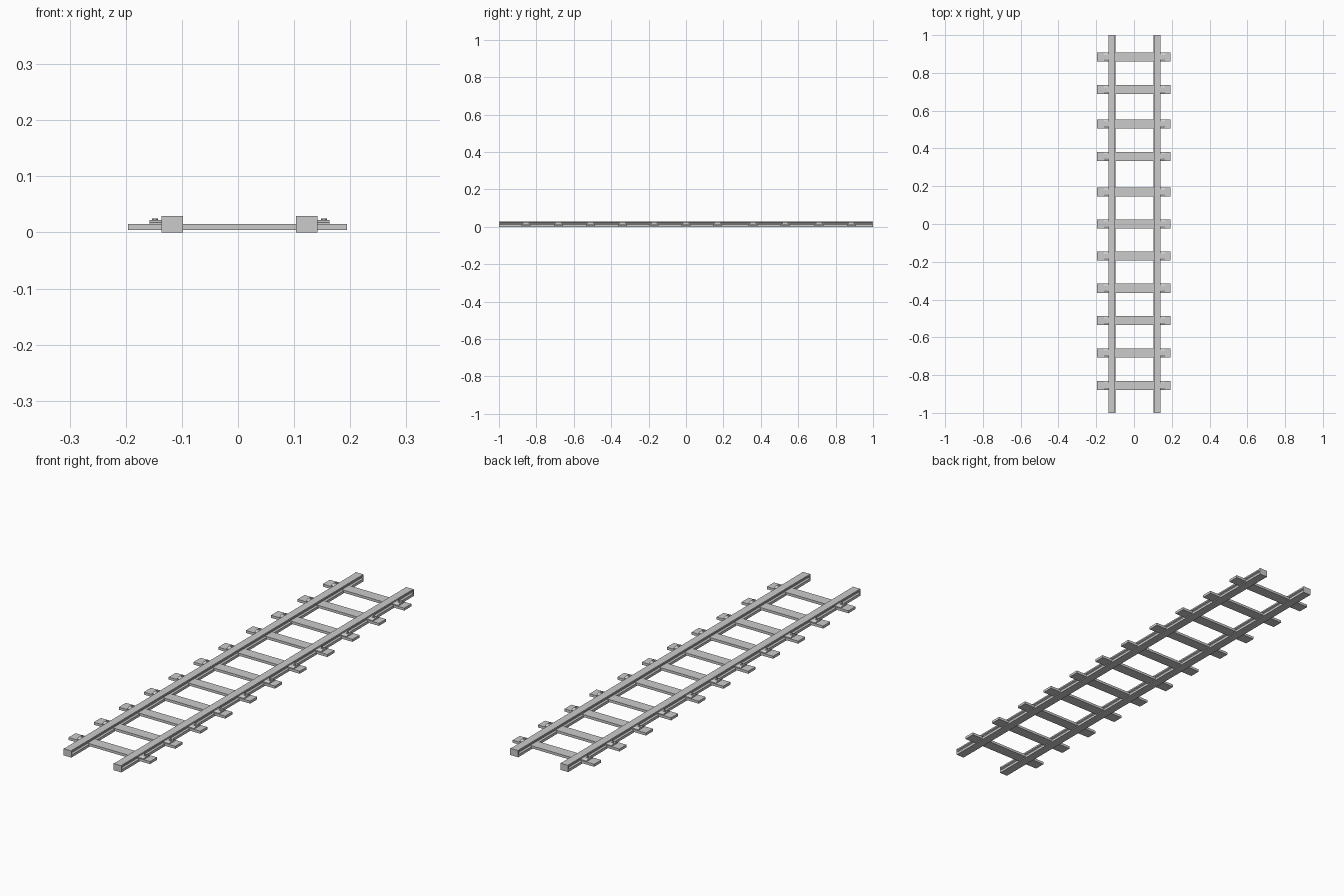
import bpy, bmesh, math

if "Cube" in bpy.data.objects:
    bpy.data.objects.remove(bpy.data.objects["Cube"])

SLEEPER_Y = [-0.855, -0.682, -0.511, -0.34, -0.17, 0.0, 0.169, 0.358, 0.53, 0.711, 0.884]
RAIL_X = {"left": -0.117, "right": 0.1225}
HALF = 0.019      # half rail width
TOP = 0.029       # rail height


def make(name, bm):
    bmesh.ops.recalc_face_normals(bm, faces=bm.faces)
    me = bpy.data.meshes.new(name)
    bm.to_mesh(me)
    bm.free()
    ob = bpy.data.objects.new(name, me)
    bpy.context.collection.objects.link(ob)
    return ob


def extrude(name, profile, axis, a, b):
    """Extrude a 2D profile (u, z) along x or y from a to b."""
    bm = bmesh.new()
    pt = (lambda u, z, t: (u, t, z)) if axis == "y" else (lambda u, z, t: (t, u, z))
    face = bm.faces.new([bm.verts.new(pt(u, z, a)) for u, z in profile])
    new = bmesh.ops.extrude_face_region(bm, geom=[face])["geom"]
    vs = [v for v in new if isinstance(v, bmesh.types.BMVert)]
    bmesh.ops.translate(bm, verts=vs, vec=pt(0, 0, b - a))
    return make(name, bm)


def rect(u0, u1, z0, z1):
    return [(u0, z0), (u1, z0), (u1, z1), (u0, z1)]


# rails: wide foot, waisted web, head, closed by end plates
half_profile = [(HALF, 0), (HALF, 0.011), (0.012, 0.014), (0.012, 0.02),
                (HALF - 0.002, 0.0225), (HALF - 0.002, TOP)]
for side, x in RAIL_X.items():
    prof = [(x + u, z) for u, z in half_profile]
    prof += [(x - u, z) for u, z in reversed(half_profile)]
    extrude(f"{side}_rail", prof, "y", -0.994, 0.994)
    for end, y0 in (("front", -1.0), ("back", 0.994)):
        extrude(f"{side}_rail_{end}_plate", rect(x - HALF, x + HALF, 0, TOP),
                "y", y0, y0 + 0.006)

for i, y in enumerate(SLEEPER_Y):
    # sleeper plank
    extrude(f"sleeper_{i}", rect(y - 0.024, y + 0.024, 0.004, 0.015), "x", -0.196, 0.194)
    for side, x in RAIL_X.items():
        s = -1 if x < 0 else 1
        # clip holding the rail foot, tapered towards its top
        clip = [(y - 0.021, 0.0145), (y + 0.021, 0.0145), (y + 0.021, 0.0175),
                (y + 0.012, 0.022), (y - 0.012, 0.022), (y - 0.021, 0.0175)]
        extrude(f"{side}_clip_{i}", clip, "x", x + s * 0.012, x + s * 0.041)
        # hexagonal bolt head
        bolt = [(x + s * 0.031 + 0.0055 * math.cos(k * math.pi / 3),
                 y + 0.0055 * math.sin(k * math.pi / 3)) for k in range(6)]
        bm = bmesh.new()
        lo = [bm.verts.new((px, py, 0.0215)) for px, py in bolt]
        hi = [bm.verts.new((px, py, 0.025)) for px, py in bolt]
        bm.faces.new(lo)
        bm.faces.new(hi)
        for k in range(6):
            n = (k + 1) % 6
            bm.faces.new((lo[k], lo[n], hi[n], hi[k]))
        make(f"{side}_bolt_{i}", bm)
